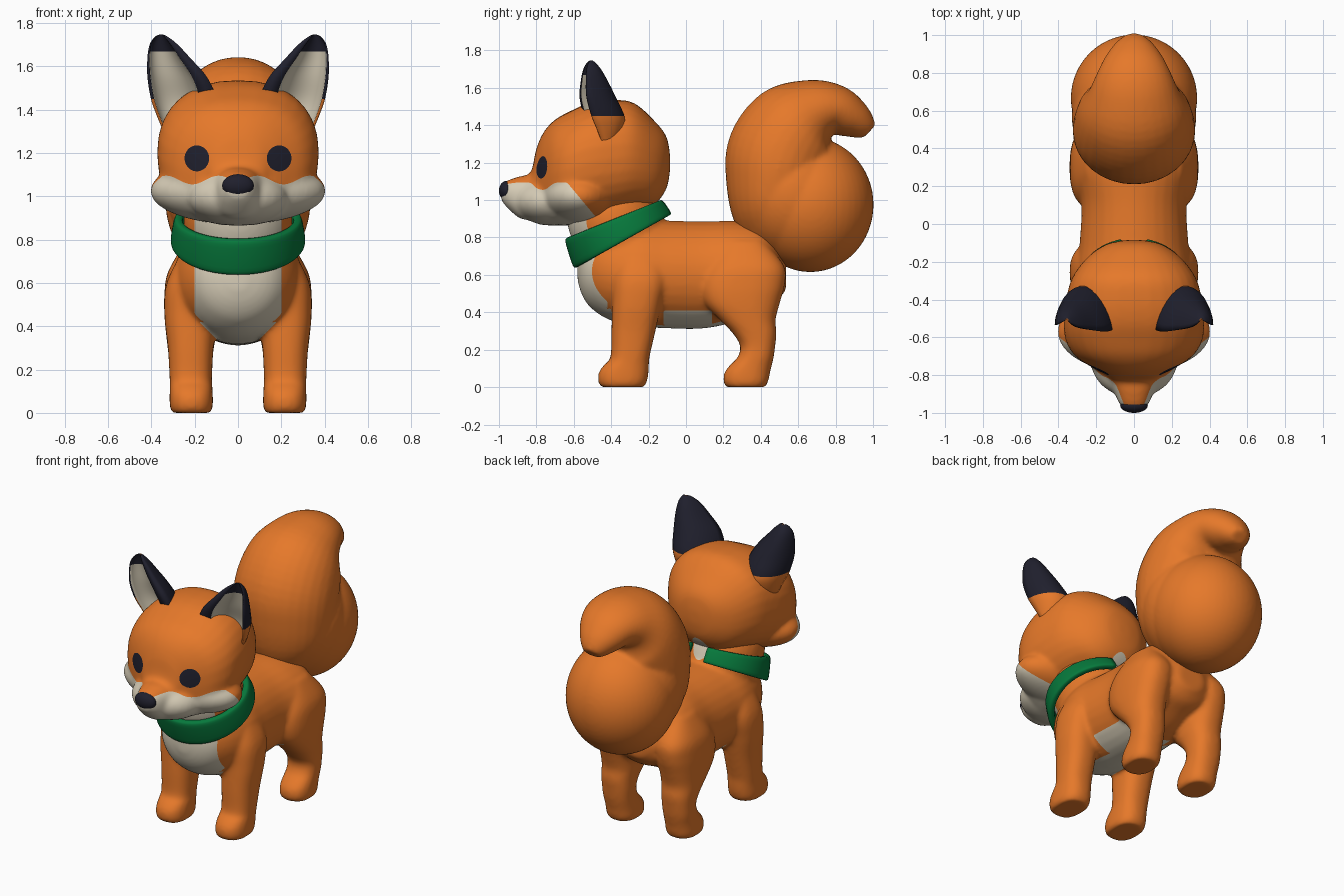
import bpy, bmesh, math
from mathutils import Vector, Matrix

if "Cube" in bpy.data.objects:
    bpy.data.objects.remove(bpy.data.objects["Cube"], do_unlink=True)


def material(name, rgb):
    m = bpy.data.materials.new(name)
    m.use_nodes = True
    m.diffuse_color = (*rgb, 1)
    bsdf = m.node_tree.nodes["Principled BSDF"]
    bsdf.inputs["Base Color"].default_value = (*rgb, 1)
    bsdf.inputs["Roughness"].default_value = 0.8
    return m


ORANGE = material("orange fur", (0.79, 0.19, 0.023))
CREAM = material("cream fur", (0.69, 0.62, 0.48))
DARK = material("dark navy", (0.014, 0.014, 0.026))
GREEN = material("green cloth", (0.002, 0.19, 0.045))


def refine(rows, k=5):
    """Smoothly interpolate rows of section values."""
    out = []
    for i in range(len(rows) - 1):
        a, b, c, d = (rows[min(max(i + j, 0), len(rows) - 1)] for j in (-1, 0, 1, 2))
        for s in range(k):
            t = s / k
            out.append([q + 0.5 * t * (r - p + t * (2 * p - 5 * q + 4 * r - u + t * (3 * (q - r) + u - p)))
                        for p, q, r, u in zip(a, b, c, d)])
    return out + [list(rows[-1])]


def sq(v, p):
    return math.copysign(abs(v) ** p, v)


def ring(c, u, v, p=1.0, n=32):
    angles = [2 * math.pi * i / n for i in range(n)]
    return [Vector(c) + Vector(u) * sq(math.cos(a), p) + Vector(v) * sq(math.sin(a), p) for a in angles]


def loft(bm, rings):
    """Skin a list of rings and cap the ends; returns rows of faces."""
    vs = [[bm.verts.new(p) for p in r] for r in rings]
    n = len(vs[0])
    rows = [[bm.faces.new((a[j], a[(j + 1) % n], b[(j + 1) % n], b[j])) for j in range(n)]
            for a, b in zip(vs, vs[1:])]
    bm.faces.new(vs[0])
    bm.faces.new(vs[-1])
    return rows


def ball(bm, c, r):
    bmesh.ops.create_uvsphere(bm, u_segments=48, v_segments=32, radius=1,
                              matrix=Matrix.Translation(c) @ Matrix.Diagonal((*r, 1)))


def tube(bm, rows):
    """Sweep along (y, z, depth radius, x radius) rows in the middle plane."""
    rows = refine(rows)
    rings = []
    for i, (y, z, rn, rx) in enumerate(rows):
        a, b = rows[max(i - 1, 0)], rows[min(i + 1, len(rows) - 1)]
        t = Vector((0, b[0] - a[0], b[1] - a[1])).normalized()
        rings.append(ring((0, y, z), (rx, 0, 0), t.cross(Vector((1, 0, 0))) * rn))
    loft(bm, rings)


def finish(name, bm, mats):
    bmesh.ops.recalc_face_normals(bm, faces=bm.faces)
    for f in bm.faces:
        f.smooth = True
    me = bpy.data.meshes.new(name)
    bm.to_mesh(me)
    bm.free()
    for m in mats:
        me.materials.append(m)
    ob = bpy.data.objects.new(name, me)
    bpy.context.collection.objects.link(ob)
    return ob


def fuse(ob, voxel, rounds, mats):
    """Merge overlapping shells into one soft skin."""
    r = ob.modifiers.new("Merge", 'REMESH')
    r.mode = 'VOXEL'
    r.voxel_size = voxel
    r.use_smooth_shade = True
    s = ob.modifiers.new("Soften", 'SMOOTH')
    s.factor, s.iterations = 0.5, rounds
    dg = bpy.context.evaluated_depsgraph_get()
    me = bpy.data.meshes.new_from_object(ob.evaluated_get(dg))
    ob.modifiers.clear()
    ob.data = me
    me.name = ob.name
    me.materials.clear()
    for m in mats:
        me.materials.append(m)


def paint(ob, rules):
    """Cut the skin along each rule's zero line and colour the inside."""
    bm = bmesh.new()
    bm.from_mesh(ob.data)
    for f in bm.faces:
        f.material_index, f.smooth = 0, True
    for idx, rule in rules:
        val = {v: rule(*v.co) for v in bm.verts}
        cuts = []
        for e in list(bm.edges):
            a, b = e.verts
            if val[a] * val[b] < 0:
                fac = val[a] / (val[a] - val[b])
                cuts.append(bmesh.utils.edge_split(e, a, min(max(fac, 0.03), 0.97))[1])
        bmesh.ops.connect_verts(bm, verts=cuts)
        for f in bm.faces:
            if rule(*f.calc_center_median()) > 0:
                f.material_index = idx
    bm.to_mesh(ob.data)
    bm.free()


# Body: trunk along y as (y, z, x radius, z radius)
bm = bmesh.new()
trunk = [(-.58, .62, .04, .05), (-.555, .62, .13, .13), (-.505, .62, .2, .2), (-.4, .61, .265, .255),
         (-.25, .61, .3, .285), (-.1, .602, .288, .288), (.1, .6, .278, .286), (.27, .62, .3, .268),
         (.4, .64, .285, .225), (.48, .62, .22, .165), (.535, .6, .09, .08)]
loft(bm, [ring((0, y, z), (rx, 0, 0), (0, 0, rz)) for y, z, rx, rz in refine(trunk)])
tube(bm, [(-.27, .65, .22, .23), (-.36, .84, .245, .25), (-.41, .94, .24, .245), (-.46, 1.05, .2, .2)])

# Legs as (z, front y, back y, inner x, outer x)
front_leg = [(0, -.455, -.225, .125, .305), (.03, -.47, -.208, .116, .315), (.08, -.466, -.2, .116, .316),
             (.12, -.437, -.198, .118, .315), (.16, -.404, -.195, .12, .316), (.3, -.399, -.163, .113, .324),
             (.45, -.394, -.13, .1, .34), (.6, -.39, -.1, .08, .33), (.76, -.34, -.16, .08, .25)]
back_leg = [(0, .215, .425, .125, .305), (.03, .2, .44, .116, .315), (.08, .206, .45, .116, .316),
            (.12, .238, .46, .118, .315), (.16, .276, .469, .12, .316), (.22, .29, .477, .118, .317),
            (.29, .248, .484, .113, .324), (.36, .18, .479, .1, .332), (.45, .1, .502, .09, .34),
            (.55, .08, .529, .08, .34), (.65, .12, .524, .08, .324), (.78, .2, .42, .1, .25)]
for leg in (front_leg, back_leg):
    for side in (1, -1):
        loft(bm, [ring((side * (x0 + x1) / 2, (y0 + y1) / 2, z), ((x1 - x0) / 2, 0, 0),
                       (0, (y1 - y0) / 2, 0), 0.82) for z, y0, y1, x0, x1 in refine(leg)])
body = finish("body", bm, [ORANGE])
fuse(body, 0.012, 13, [ORANGE, CREAM])


def bib(x, y, z):
    chest = min(.2 - max(0, .44 - z) - abs(x), z - .3, max(-.42 - y, .42 - z), .2 - y)
    belly = min(.41 - z, z - .29, y + .12, .14 - y, .24 - abs(x))
    return max(chest, belly)


def nape(x, y, z):
    return min(1 - (x / .055) ** 2 - ((z - .98) / .075) ** 2, y + .3)


paint(body, [(1, bib), (1, nape)])

# Head: skull and muzzle along y, plus full cheeks
bm = bmesh.new()
skull = [(-.085, 1.2, .04, .04), (-.105, 1.2, .14, .14), (-.17, 1.2, .24, .225), (-.28, 1.23, .325, .29),
         (-.4, 1.22, .36, .315), (-.52, 1.2, .373, .318), (-.62, 1.17, .36, .305), (-.7, 1.147, .31, .283),
         (-.76, 1.115, .22, .25), (-.8, 1.075, .145, .2), (-.83, 1.02, .13, .13), (-.89, 1.015, .105, .112),
         (-.95, 1.03, .078, .077), (-.988, 1.04, .046, .043)]
loft(bm, [ring((0, y, z), (rx, 0, 0), (0, 0, rz), 0.87) for y, z, rx, rz in refine(skull)])
ball(bm, (0, -.57, 1.025), (.405, .22, .155))
ball(bm, (0, -.72, .995), (.23, .2, .13))
head = finish("head", bm, [ORANGE])
fuse(head, 0.011, 14, [ORANGE, CREAM, DARK])


def jaw(x, y, z):
    wave = 1.075 + .02 * math.cos((abs(x) - .09) * 26)
    return min(wave - z, 1.075 - 1.2 * (y + .62) - z)


def eyes(x, y, z):
    return min(1 - ((abs(x) - .19) / .057) ** 2 - ((z - 1.175) / .06) ** 2, -.5 - y)


paint(head, [(1, jaw), (1, nape), (2, eyes)])

# Nose
bm = bmesh.new()
ball(bm, (0, -.96, 1.05), (.073, .04, .052))
finish("nose", bm, [DARK])

# Ears: cupped sections as (z, inner x, outer x, rim y, back y)
ear = [(1.3, .13, .345, -.46, -.37), (1.38, .11, .378, -.495, -.335), (1.45, .1, .402, -.525, -.33),
       (1.55, .143, .418, -.55, -.375), (1.64, .222, .418, -.548, -.42), (1.7, .278, .408, -.54, -.455),
       (1.735, .322, .385, -.525, -.485), (1.746, .345, .365, -.512, -.5)]
M = 14
for side, name in ((1, "ear_left"), (-1, "ear_right")):
    bm = bmesh.new()
    rings = []
    for z, x0, x1, yf, yb in refine(ear):
        xc, rx, d = (x0 + x1) / 2, (x1 - x0) / 2, yb - yf
        arc = [math.pi * i / M for i in range(M + 1)]
        pts = [(-rx * math.cos(a), d * math.sin(a)) for a in arc]
        pts += [(rx * (.2 + .7 * math.cos(a)), d * .55 * math.sin(a)) for a in arc]
        rings.append([Vector((side * (xc + px), yf + py + .14 * px, z)) for px, py in pts])
    for row in loft(bm, rings):
        z = row[0].calc_center_median().z
        for j, f in enumerate(row):
            inside = M < j < 2 * M + 1
            f.material_index = 1 if inside and z < 1.67 else (0 if z < 1.45 else 2)
    finish(name, bm, [ORANGE, CREAM, DARK])

# Tail: round brush with a curl folding back over it
bm = bmesh.new()
ball(bm, (0, .665, .975), (.335, .338, .36))
ball(bm, (0, .57, 1.03), (.33, .32, .36))
tube(bm, [(.5, .8, .18, .2), (.475, .95, .235, .29), (.485, 1.1, .275, .32), (.515, 1.25, .295, .322),
          (.6, 1.39, .268, .295), (.7, 1.465, .19, .24), (.8, 1.478, .14, .195), (.89, 1.435, .108, .145),
          (.95, 1.392, .075, .095), (.98, 1.365, .045, .055)])
tail = finish("tail", bm, [ORANGE])
fuse(tail, 0.012, 8, [ORANGE])

# Collar: tilted soft band, taller in front, open at the nape
bm = bmesh.new()
place = Matrix.Translation((0, -.36, .84)) @ Matrix.Rotation(math.radians(25.7), 4, 'X')
bands = []
for i in range(65):
    a = math.radians(103 + 334 * i / 64)
    c, s = math.cos(a), math.sin(a)
    half = .065 - .018 * s
    band = []
    for k in range(20):
        b = 2 * math.pi * k / 20
        h = half * sq(math.sin(b), .5)
        r = .022 * sq(math.cos(b), .5) - .15 * h
        band.append(place @ Vector(((.283 + r) * c, (.274 + r) * s, h)))
    bands.append(band)
loft(bm, bands)
finish("collar", bm, [GREEN])
